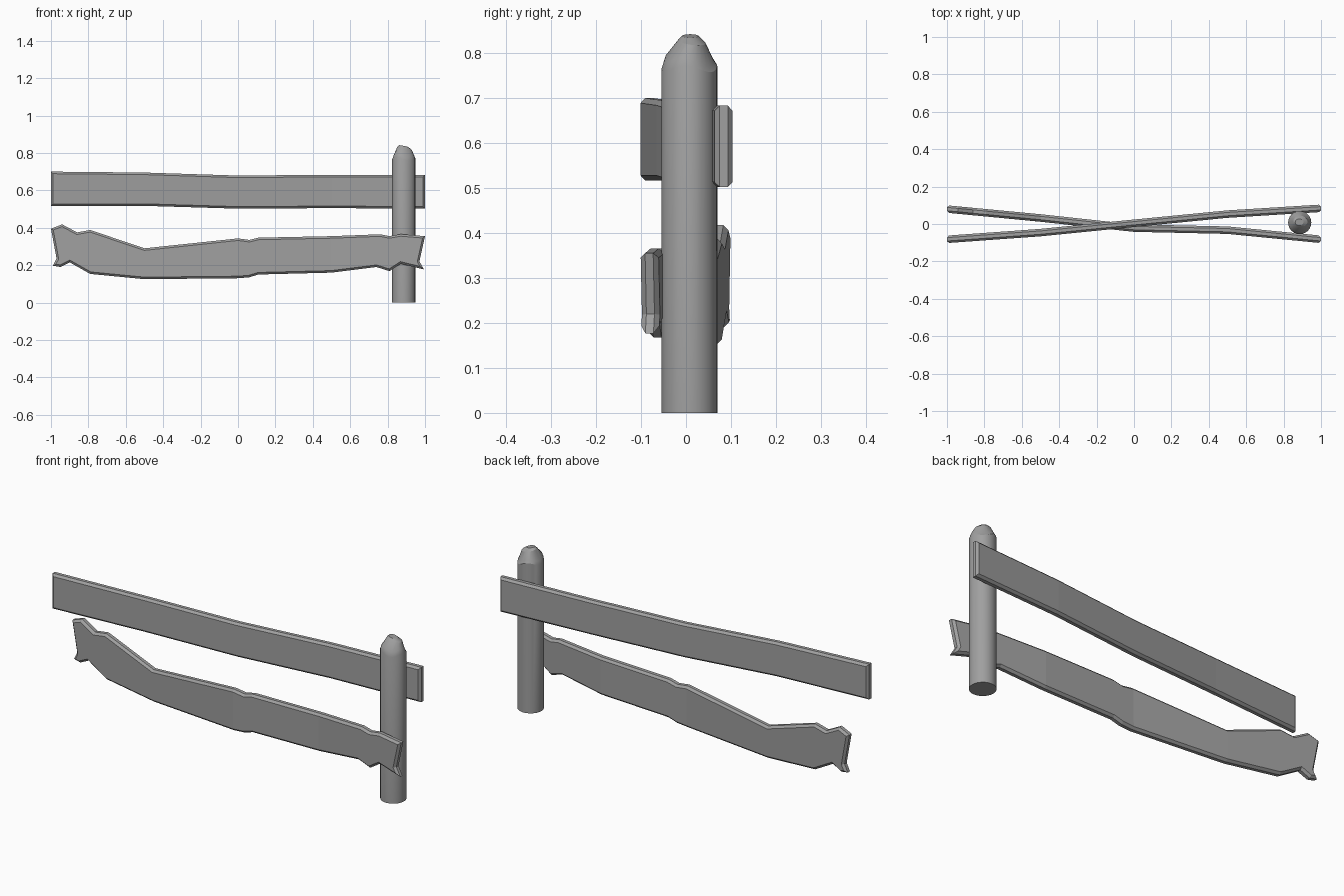
import bpy, bmesh, math

if "Cube" in bpy.data.objects:
    bpy.data.objects.remove(bpy.data.objects["Cube"], do_unlink=True)

# One grey for all parts
grey = bpy.data.materials.new("weathered_grey")
grey.use_nodes = True
GREY = (0.35, 0.35, 0.35, 1)
grey.diffuse_color = GREY
grey.node_tree.nodes["Principled BSDF"].inputs["Base Color"].default_value = GREY


def finish(name, bm):
    bmesh.ops.recalc_face_normals(bm, faces=bm.faces)
    mesh = bpy.data.meshes.new(name)
    bm.to_mesh(mesh)
    bm.free()
    obj = bpy.data.objects.new(name, mesh)
    bpy.context.collection.objects.link(obj)
    mesh.materials.append(grey)
    return obj


def depth_at(path, x):
    for (x0, y0), (x1, y1) in zip(path, path[1:]):
        if x <= x1:
            break
    return y0 + (y1 - y0) * (x - x0) / (x1 - x0)


def plank(name, top, bottom, path, notches=None, thick=0.04, chamfer=0.011):
    """Board outlined by top and bottom edges, bent along path, all rims chamfered."""
    bm = bmesh.new()

    def sheet(side):
        def vert(p):
            return bm.verts.new((p[0], depth_at(path, p[0]) + side * thick / 2, p[1]))
        up, low = [vert(p) for p in top], [vert(p) for p in bottom]
        ends = [[vert(p)] for p in notches] if notches else [[], []]
        last = len(up) - 2
        for i in range(last + 1):
            left = ends[0] if i == 0 else []
            right = ends[1] if i == last else []
            bm.faces.new([up[i]] + left + [low[i], low[i + 1]] + right + [up[i + 1]])
        return up + ends[1] + low[::-1] + ends[0]

    front, back = sheet(-1), sheet(1)
    n = len(front)
    rims = []
    for i in range(n):
        j = (i + 1) % n
        bm.faces.new((front[i], front[j], back[j], back[i]))
        rims += [bm.edges.get((front[i], front[j])), bm.edges.get((back[i], back[j]))]
    bmesh.ops.recalc_face_normals(bm, faces=bm.faces)
    bmesh.ops.bevel(bm, geom=rims, offset=chamfer, segments=1, affect='EDGES',
                    clamp_overlap=True)
    return finish(name, bm)


# Straight upper rail
plank("upper_rail",
      [(-1, .70), (-.5, .695), (0, .679), (.5, .683), (1, .683)],
      [(-1, .517), (-.5, .517), (0, .502), (.5, .505), (1, .502)],
      [(-1, -.082), (-.5, -.046), (0, .004), (.5, .053), (1, .084)])

# Broken lower rail with notched ends
plank("lower_rail",
      [(-1, .395), (-.94, .418), (-.86, .375), (-.79, .388), (-.5, .29), (0, .343),
       (.06, .335), (.11, .347), (.5, .355), (.76, .365), (.81, .355), (.87, .366), (1, .355)],
      [(-.99, .197), (-.95, .19), (-.9, .215), (-.79, .153), (-.5, .125), (0, .13),
       (.06, .135), (.11, .15), (.5, .16), (.74, .19), (.81, .168), (.87, .207), (.995, .177)],
      [(-1, .08), (-.5, .032), (0, -.022), (.5, -.033), (1, -.082)],
      notches=[(-.97, .235), (.97, .22)])

# Round post with a chipped, tapering tip
bm = bmesh.new()
SEGMENTS = 24
CX, CY = .886, .0075


def ring(rx, ry, height, dx=0, dy=0):
    verts = []
    for i in range(SEGMENTS):
        a = math.tau * i / SEGMENTS
        c, s = math.cos(a), math.sin(a)
        verts.append(bm.verts.new((CX + dx + rx * c, CY + dy + ry * s, height(a, c, s))))
    return verts


rings = [
    ring(.062, .062, lambda a, c, s: 0),
    ring(.062, .062, lambda a, c, s: .768 - .004 * c + .008 * math.sin(3 * a + 2)),
    ring(.055, .054, lambda a, c, s: .786 - .004 * c - .006 * s + .008 * math.sin(3 * a + 2)),
    ring(.038, .030, lambda a, c, s: .826 - .008 * c - .004 * s, .004, .006),
    ring(.022, .018, lambda a, c, s: .838 - .004 * c, -.002, .002),
]
for k, (low, up) in enumerate(zip(rings, rings[1:])):
    for i in range(SEGMENTS):
        j = (i + 1) % SEGMENTS
        face = bm.faces.new((low[i], low[j], up[j], up[i]))
        face.smooth = True
bm.faces.new(rings[0][::-1])
bm.faces.new(rings[-1])
post = finish("post", bm)
bpy.ops.object.select_all(action='DESELECT')
post.select_set(True)
bpy.context.view_layer.objects.active = post
bpy.ops.object.shade_smooth_by_angle(angle=math.radians(25))
